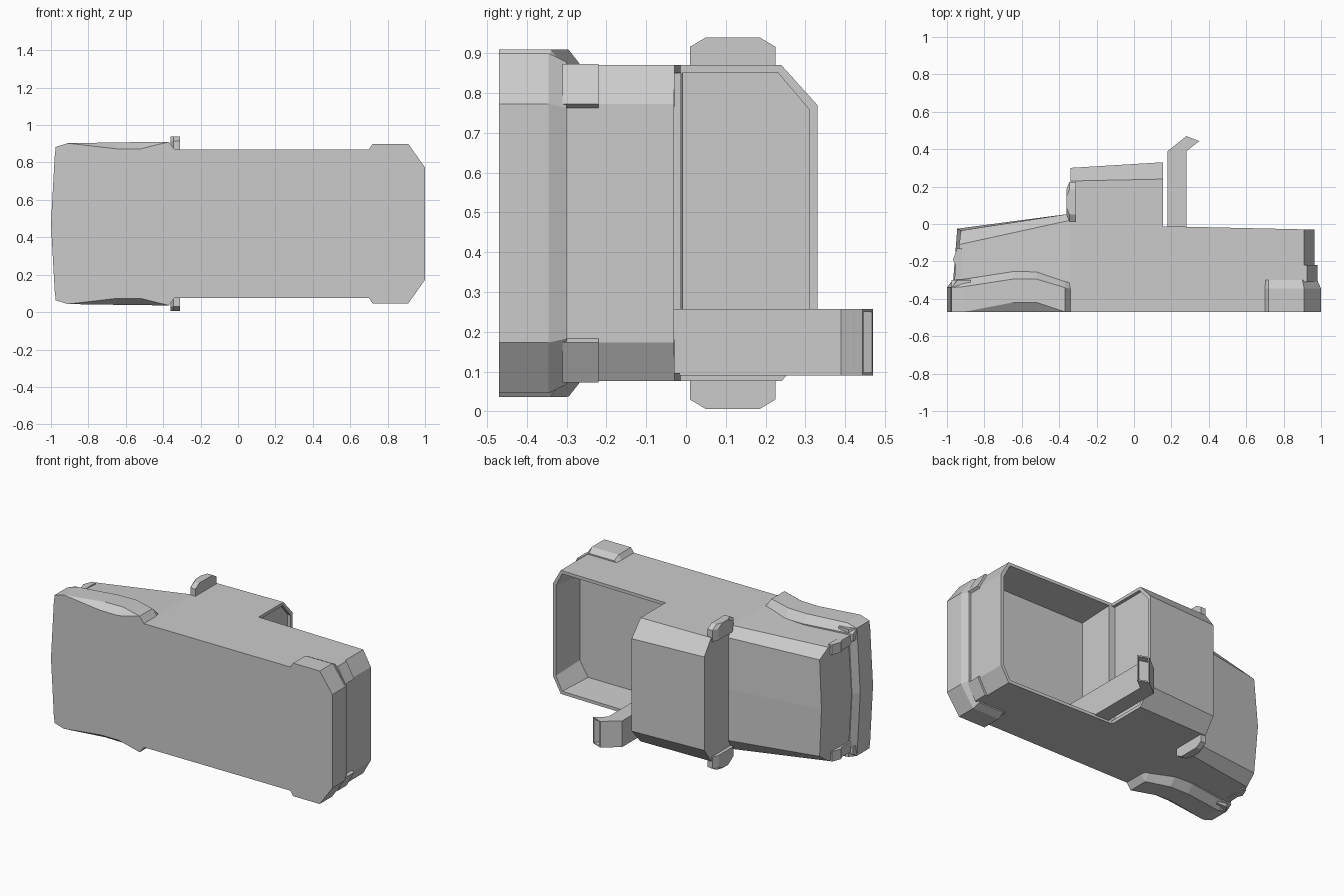
import bpy, bmesh
from mathutils import Matrix

if "Cube" in bpy.data.objects:
    bpy.data.objects.remove(bpy.data.objects["Cube"])

MID = 0.473   # height of the symmetry plane; the vehicle lies on its side

paint = bpy.data.materials.new("plain_grey")
paint.diffuse_color = (0.6, 0.6, 0.6, 1)
paint.use_nodes = True
paint.node_tree.nodes["Principled BSDF"].inputs["Base Color"].default_value = paint.diffuse_color


def loft(name, rings, closed=False, mirror=True, caps=(True, True)):
    """Skin a list of equal point rings, cap the ends, mirror across z."""
    bm = bmesh.new()
    vs = [[bm.verts.new(p) for p in r] for r in rings]
    n = len(rings[0])
    for a, b in zip(vs, vs[1:]):
        for i in range(n if closed else n - 1):
            j = (i + 1) % n
            bm.faces.new((a[i], a[j], b[j], b[i]))
    if caps[0]:
        bm.faces.new(vs[0])
    if caps[1]:
        bm.faces.new(vs[-1])
    bmesh.ops.remove_doubles(bm, verts=bm.verts[:], dist=1e-4)
    if mirror:
        geom = bm.verts[:] + bm.edges[:] + bm.faces[:]
        bmesh.ops.mirror(bm, geom=geom, matrix=Matrix(), merge_dist=1e-4, axis='Z')
        bmesh.ops.remove_doubles(bm, verts=bm.verts[:], dist=1e-4)
    bmesh.ops.recalc_face_normals(bm, faces=bm.faces[:])
    me = bpy.data.meshes.new(name)
    bm.to_mesh(me)
    bm.free()
    me.materials.append(paint)
    ob = bpy.data.objects.new(name, me)
    ob.location.z = MID
    bpy.context.collection.objects.link(ob)
    return ob


def along_x(x, pts):
    return [(x, y, z) for y, z in pts]


def along_y(y, pts):
    return [(x, y, z) for x, z in pts]


def along_z(z, pts, dx=0.0):
    return [(x + dx, y, z) for x, y in pts]


# Hood and nose, tapering forward with a bowed front face
hood_back = [(-.47, 0), (-.47, .397), (.02, .397), (.055, .33), (.055, 0)]
nose = [(-.98, -.47, 0), (-.955, -.47, .385), (-.935, -.11, .365),
        (-.925, -.035, .31), (-.945, -.025, 0)]
loft("hood", [along_x(-.34, hood_back), nose])

# Lower body under the cab
loft("lower_body", [
    along_x(-.34, [(-.47, 0), (-.47, .397), (.01, .397), (.01, 0)]),
    along_x(.155, [(-.47, 0), (-.47, .397), (-.01, .397), (-.01, 0)])])

# Cargo bed, an open tub with chamfered rear corners
bed_plan = [(.155, 0), (.155, .397), (.91, .397), (.965, .30), (.965, 0)]
bed_inner = [(.175, 0), (.175, .377), (.90, .377), (.945, .29), (.945, 0)]
bed_floor = [(.175, 0), (.175, .365), (.87, .365), (.93, .27), (.93, 0)]
rim = lambda pts: [(x, -.012 - .018 * (x - .155) / .81, z) for x, z in pts]
loft("cargo_bed", [along_y(-.47, bed_plan), rim(bed_plan), rim(bed_inner),
                   along_y(-.25, bed_floor)])

# Cab with a recessed rear panel
cab_front = [(0, 0), (0, .397), (.23, .397), (.30, .30), (.30, 0)]
cab_rear = [(-.02, 0), (-.02, .397), (.24, .397), (.33, .297), (.33, 0)]
cab_inset = [(-.01, 0), (-.01, .377), (.232, .377), (.31, .285), (.31, 0)]
loft("cab", [along_x(-.34, cab_front), along_x(.155, cab_rear),
             along_x(.155, cab_inset), along_x(.135, cab_inset)])

# Front fenders with slanted wheel arches
fender = []
for x, outer, arch, top in [(-.975, .41, -.47, -.34), (-.91, .43, -.47, -.335),
                            (-.65, .434, -.42, -.295), (-.52, .436, -.42, -.295),
                            (-.37, .437, -.47, -.34), (-.34, .397, -.47, -.345)]:
    low = outer if arch < -.46 else .40
    fender.append(along_x(x, [(-.47, .34), (-.47, low), (arch, outer),
                              (top, outer), (top + .04, .385), (top + .04, .34)]))
loft("front_fender", fender, closed=True)

# Front bumper, bowed forward at the middle
bumper = [(-.90, -.47), (-1, -.47), (-1, -.34), (-.97, -.30), (-.90, -.30)]
loft("front_bumper", [along_z(0, bumper), along_z(.36, bumper, .02),
                      along_z(.41, bumper, .026)], closed=True, caps=(False, True))

# Rear bumper wrapping round the corners
rear_plan = [(.70, 0), (.70, .397), (.72, .427), (.91, .427), (1, .30), (1, 0)]
rear_top = [(.70, 0), (.70, .395), (.72, .405), (.90, .405), (.98, .29), (.98, 0)]
loft("rear_bumper", [along_y(-.47, rear_plan), along_y(-.345, rear_plan),
                     along_y(-.30, rear_top)])

# Tail lights on the chamfered corners
light = [(.90, .38), (.91, .40), (.925, .40), (.98, .30), (.95, .28)]
loft("tail_light", [along_y(-.31, light), along_y(-.22, light)], closed=True)

# Headlights at the nose corners
lamp = [(-.92, -.31), (-.96, -.31), (-.955, -.22), (-.968, -.19), (-.945, -.13), (-.92, -.13)]
loft("headlight", [along_z(.31, lamp), along_z(.375, lamp)], closed=True)

# Door mirrors with chamfered outer ends
def mirror_plan(y0, y1):
    return [(-.31, y0), (-.345, y0), (-.362, y0 + .04),
            (-.362, y1 - .04), (-.345, y1), (-.31, y1)]

loft("door_mirror", [along_z(.37, mirror_plan(.01, .225)),
                     along_z(.443, mirror_plan(.01, .225)),
                     along_z(.467, mirror_plan(.05, .185))], closed=True)

# Exhaust stack with an angled hollow tip
def stack_ring(a, b, m=0.0):
    z0, z1 = -.383 + m, -.215 - m
    return [(*a, z0), (*b, z0), (*b, z1), (*a, z1)]

loft("exhaust_stack", [
    stack_ring((.18, -.26), (.28, -.26)),
    stack_ring((.18, .39), (.28, .39)),
    stack_ring((.28, .47), (.35, .443)),
    stack_ring((.288, .467), (.342, .446), .008),
    stack_ring((.25, .43), (.31, .412), .008)], closed=True, mirror=False)
